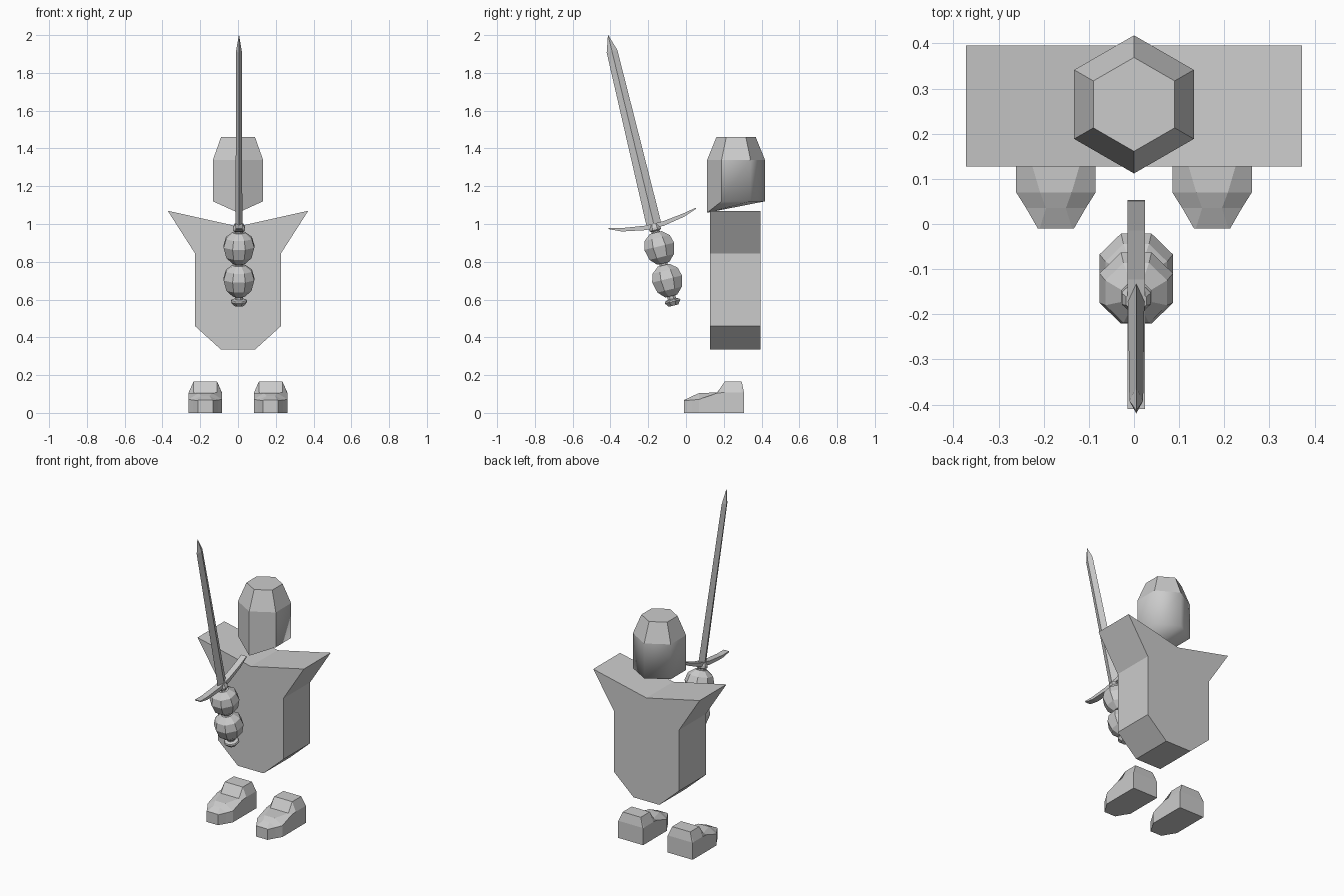
import bpy, bmesh, math
from mathutils import Matrix, Vector

if "Cube" in bpy.data.objects:
    bpy.data.objects.remove(bpy.data.objects["Cube"])


def loft(name, rings, matrix=Matrix()):
    """Skin equal-length closed rings and cap both ends."""
    bm = bmesh.new()
    loops = [[bm.verts.new(matrix @ Vector(p)) for p in r] for r in rings]
    n = len(loops[0])
    for a, b in zip(loops, loops[1:]):
        for i in range(n):
            j = (i + 1) % n
            bm.faces.new((a[i], a[j], b[j], b[i]))
    bm.faces.new(loops[0][::-1])
    bm.faces.new(loops[-1])
    bmesh.ops.remove_doubles(bm, verts=bm.verts, dist=0.0005)
    bmesh.ops.recalc_face_normals(bm, faces=bm.faces)
    me = bpy.data.meshes.new(name)
    bm.to_mesh(me)
    bm.free()
    ob = bpy.data.objects.new(name, me)
    bpy.context.collection.objects.link(ob)
    return ob


def circle(r, z, n, cx=0.0, cy=0.0, turn=0.0):
    return [(cx + r * math.cos(turn + math.tau * i / n),
             cy + r * math.sin(turn + math.tau * i / n), z) for i in range(n)]


def lathe(name, profile, matrix, n=8):
    return loft(name, [circle(r, z, n, turn=math.pi / n) for r, z in profile], matrix)


# Torso: extruded shield profile with flared shoulders
half = [(0.09, 0.335), (0.228, 0.46), (0.228, 0.845), (0.372, 1.07)]
outline = half + [(0, 0.987)] + [(-x, z) for x, z in half[::-1]]
loft("torso", [[(x, y, z) for x, z in outline] for y in (0.127, 0.395)])

# Head: hexagonal helmet, chin pulled down at the front corner, open fan underneath
turn = -math.pi / 2
rings = [circle(r, z, 6, 0, 0.265, turn)
         for r, z in ((0.153, 1.12), (0.153, 1.34), (0.104, 1.46))]
rings[0][0] = (0, 0.112, 1.06)
head = loft("head", rings)
bm = bmesh.new()
bm.from_mesh(head.data)
chin = min(bm.verts, key=lambda v: v.co.z)
under = min(bm.faces, key=lambda f: f.calc_center_median().z)
ring = list(under.verts)
k = ring.index(chin)
ring = ring[k:] + ring[:k]
bmesh.ops.delete(bm, geom=[under], context='FACES_ONLY')
for a, b in zip(ring[1:], ring[2:]):
    bm.faces.new((chin, a, b))
# Rounded back of the helmet: only the side and rear walls are smooth
for f in bm.faces:
    f.smooth = abs(f.normal.z) < 0.01 and f.normal.y > -0.1
for e in bm.edges:
    e.smooth = all(f.smooth for f in e.link_faces)
bm.to_mesh(head.data)
bm.free()

# Feet: (y, side half width, side height, top half width, top height)
stations = [(-0.01, 0.04, 0.065, 0.036, 0.068),
            (0.035, 0.066, 0.068, 0.022, 0.09),
            (0.07, 0.088, 0.072, 0.035, 0.105),
            (0.165, 0.088, 0.105, 0.063, 0.108),
            (0.205, 0.088, 0.108, 0.063, 0.165),
            (0.295, 0.088, 0.108, 0.063, 0.165),
            (0.307, 0.088, 0.105, 0.085, 0.108)]
for side, sx in (("left", 1), ("right", -1)):
    loft(side + "_foot", [[(sx * 0.173 + x, y, z) for x, z in
                           ((-w, 0), (w, 0), (w, h), (tw, th), (-tw, th), (-w, h))]
                          for y, w, h, tw, th in stations])

# Sword frame: local z runs from pommel to tip, leaning forward
sword = Matrix.Translation((0.005, -0.066, 0.568)) @ Matrix.Rotation(math.radians(13.6), 4, 'X')

# Blade: diamond section tapering to a point
loft("blade", [[(0.018 * s, 0, z), (0, w, z), (-0.018 * s, 0, z), (0, -w, z)]
               for z, w, s in ((0.435, 0.04, 1), (1.385, 0.029, 0.85), (1.473, 0.001, 0.05))],
     sword)

# Guard: bar curving up toward the tips
guard = [(-0.238, 0.042, 0.003), (-0.175, 0.02, 0.009), (-0.05, 0.0, 0.012),
         (0.05, 0.0, 0.012), (0.165, 0.018, 0.009), (0.236, 0.038, 0.003)]
loft("guard", [[(sx * 0.019, y, 0.435 + z + sz * t) for sx, sz in
                ((-1, -1), (1, -1), (1, 1), (-1, 1))] for y, z, t in guard], sword)

# Grip with collar and pommel
lathe("grip", [(0.028, 0.0), (0.046, 0.022), (0.042, 0.03), (0.024, 0.036),
               (0.024, 0.405), (0.034, 0.412), (0.034, 0.425), (0.024, 0.445)], sword)

# Hands: faceted balls stacked on the grip
for side, z in (("lower", 0.137), ("upper", 0.315)):
    lathe(side + "_hand", [(r, z + d) for r, d in
                           ((0.035, -0.085), (0.072, -0.05), (0.088, 0.008),
                            (0.074, 0.053), (0.035, 0.083))], sword)
